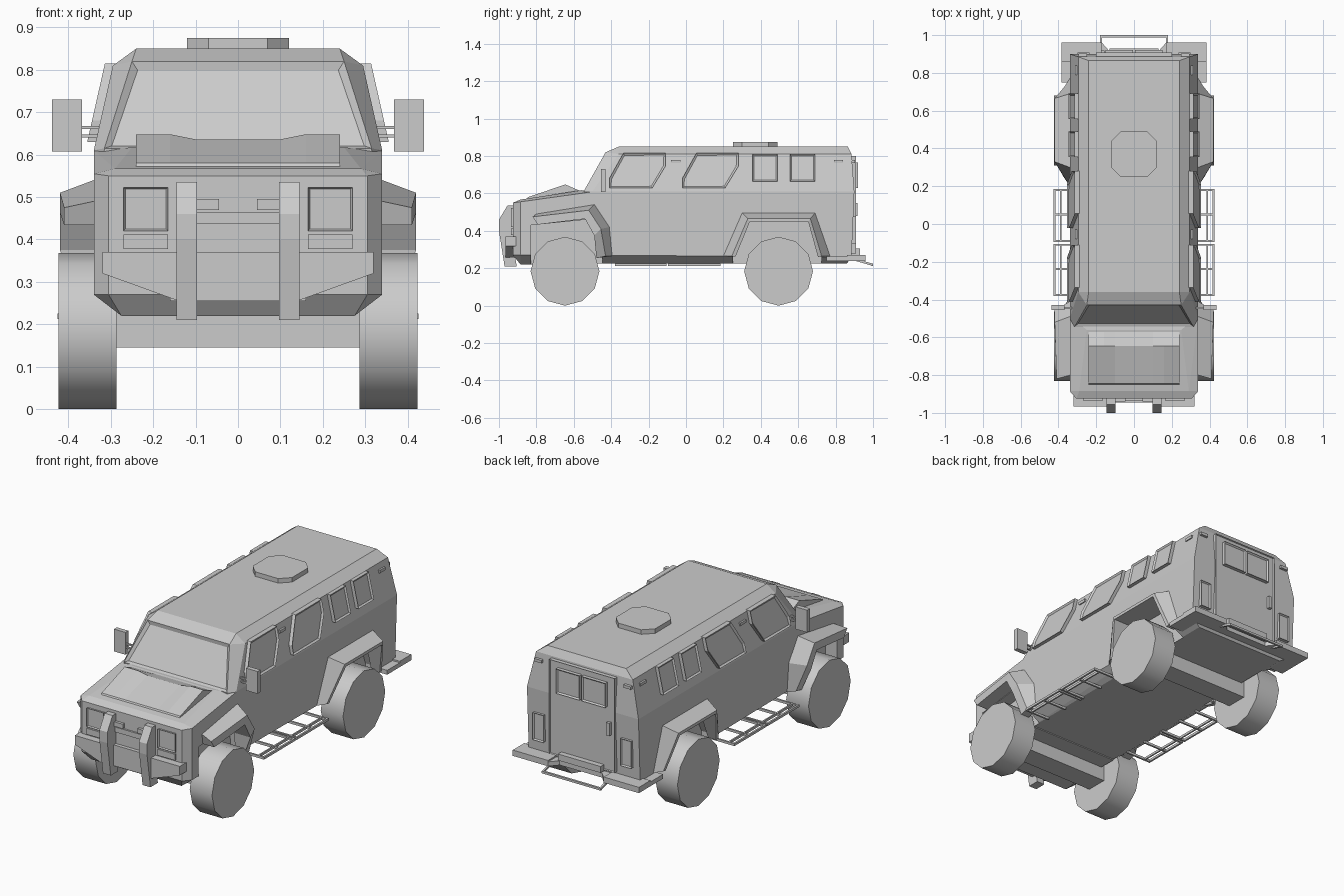
import bpy, bmesh, math
from mathutils import Vector

if "Cube" in bpy.data.objects:
    bpy.data.objects.remove(bpy.data.objects["Cube"])

grey = bpy.data.materials.new("plain grey")
grey.use_nodes = True
grey.diffuse_color = (0.6, 0.6, 0.6, 1)
grey.node_tree.nodes["Principled BSDF"].inputs["Base Color"].default_value = (0.6, 0.6, 0.6, 1)

SIDES = (("left", 1), ("right", -1))


def finish(name, bm):
    bmesh.ops.recalc_face_normals(bm, faces=bm.faces)
    me = bpy.data.meshes.new(name)
    bm.to_mesh(me)
    bm.free()
    me.materials.append(grey)
    ob = bpy.data.objects.new(name, me)
    bpy.context.collection.objects.link(ob)
    return ob


def hull(name, half, inset=None):
    """Convex solid, mirrored in x; inset picks the faces to recess."""
    bm = bmesh.new()
    for x, y, z in half:
        for s in (1, -1):
            bm.verts.new((s * x, y, z))
    res = bmesh.ops.convex_hull(bm, input=bm.verts)
    bmesh.ops.delete(bm, geom=[v for v in bm.verts if not v.link_faces], context='VERTS')
    bmesh.ops.dissolve_limit(bm, angle_limit=math.radians(3), verts=bm.verts, edges=bm.edges)
    bmesh.ops.recalc_face_normals(bm, faces=bm.faces)
    if inset:
        chosen = [f for f in bm.faces if inset(f)]
        bmesh.ops.inset_region(bm, faces=chosen, thickness=0.022, depth=-0.012)
    return finish(name, bm)


def loft(name, rings, panel=0):
    """Closed skin through rings; panel recesses the last cap."""
    bm = bmesh.new()
    loops = [[bm.verts.new(p) for p in r] for r in rings]
    n = len(loops[0])
    for a, b in zip(loops, loops[1:]):
        for i in range(n):
            j = (i + 1) % n
            bm.faces.new((a[i], a[j], b[j], b[i]))
    bm.faces.new(loops[0][::-1])
    cap = bm.faces.new(loops[-1])
    bmesh.ops.recalc_face_normals(bm, faces=bm.faces)
    if panel:
        bmesh.ops.inset_region(bm, faces=[cap], thickness=panel, depth=-0.008)
    return finish(name, bm)


def prism_x(name, pts, x0, x1):
    return loft(name, [[(x, y, z) for y, z in pts] for x in (x0, x1)])


def box(name, x0, x1, y0, y1, z0, z1, panel=0, back=False):
    ys = (y0, y1) if back else (y1, y0)
    return loft(name, [[(x0, y, z0), (x1, y, z0), (x1, y, z1), (x0, y, z1)] for y in ys], panel)


def pair(name, x0, x1, *rest, **kw):
    for side, s in SIDES:
        box(f"{side}_{name}", s * x0, s * x1, *rest, **kw)


def wall(z):
    return 0.34 - 0.225 * max(0, z - 0.61)


# Cabin with recessed windscreen
cabin = hull("cabin", [
    (.275, -.5, .225), (.34, -.5, .27), (.34, -.5, .61), (.315, -.545, .615),
    (.25, -.43, .82), (.24, -.36, .85), (.295, -.36, .81),
    (.275, .86, .225), (.34, .885, .26), (.34, .9, .61), (.295, .885, .81), (.24, .865, .85)],
    lambda f: f.normal.y < -.6 and .65 < f.calc_center_median().z < .8
    and abs(f.normal.x) < .1)

# Engine bay with chamfered nose
nose = hull("engine_bay", [
    (.34, -.49, .27), (.34, -.49, .61), (.34, -.885, .555), (.34, -.885, .27),
    (.305, -.925, .55), (.305, -.925, .27), (.275, -.885, .22), (.275, -.49, .22),
    (.25, -.56, .617), (.29, -.885, .567)])

# Wheel arches cut out of the body
front_arch = [(-.83, .15), (-.83, .43), (-.53, .46), (-.46, .4), (-.44, .15)]
rear_arch = [(.25, .15), (.25, .28), (.34, .45), (.66, .45), (.725, .28), (.725, .15)]
for pts in (front_arch, rear_arch):
    for side, s in SIDES:
        cutter = prism_x("arch_cutter", pts, s * .27, s * .5)
        cutter.hide_render = True
        for body in (cabin, nose):
            mod = body.modifiers.new("arch", 'BOOLEAN')
            mod.operation, mod.solver, mod.object = 'DIFFERENCE', 'EXACT', cutter
            with bpy.context.temp_override(object=body, active_object=body):
                bpy.ops.object.modifier_apply(modifier=mod.name)
        bpy.data.objects.remove(cutter)

# Flared fenders: each station is body y, z then lip x, y, z
FENDERS = {
    "front_fender": (-.647, .05, [(-.8, .49, .41, -.82, .475), (-.49, .54, .42, -.52, .51),
                                  (-.41, .42, .42, -.455, .41), (-.395, .265, .37, -.43, .265)]),
    "rear_fender": (.495, .02, [(.2, .265, .37, .245, .265), (.3, .495, .42, .33, .465),
                                (.69, .495, .42, .665, .465), (.77, .265, .37, .725, .265)]),
}
for name, (cy, lip, stations) in FENDERS.items():
    for side, s in SIDES:
        rings = []
        for ya, za, xb, yb, zb in stations:
            d = (Vector((cy, .22)) - Vector((yb, zb))).normalized() * lip
            yc, zc = yb + d.x, zb + d.y
            rings.append([(s * .32, ya, za), (s * .34, ya, za), (s * xb, yb, zb),
                          (s * xb, yc, zc), (s * .32, yc, zc)])
        loft(f"{side}_{name}", rings)

# Wheels and axles
for name, y in (("front", -.647), ("rear", .495)):
    for side, s in SIDES:
        ring = [(y + .184 * math.sin(i * math.tau / 12), .184 + .184 * math.cos(i * math.tau / 12))
                for i in range(12)]
        wheel = prism_x(f"{side}_{name}_wheel", ring, s * .287, s * .423)
        bpy.ops.object.select_all(action='DESELECT')
        wheel.select_set(True)
        bpy.context.view_layer.objects.active = wheel
        bpy.ops.object.shade_smooth_by_angle(angle=math.radians(35))
    box(f"{name}_axle", -.29, .29, y - .06, y + .06, .145, .24)

# Side windows follow the leaning wall
slanted = [(-.41, .63), (-.41, .68), (-.335, .815), (-.11, .815), (-.11, .745), (-.18, .63)]
square = [(.355, .665), (.355, .81), (.49, .81), (.49, .665)]
WINDOWS = {"front_window": (slanted, 0), "middle_window": (slanted, .39),
           "rear_window": (square, 0), "last_window": (square, .2)}
for name, (pts, shift) in WINDOWS.items():
    for side, s in SIDES:
        loft(f"{side}_{name}", [[(s * (wall(z) + d), y + shift, z) for y, z in pts]
                                for d in (-.02, .02)], .012)
for name, y in (("front_marker", -.08), ("rear_marker", .79)):
    pair(name, .28, wall(.77) + .008, y, y + .05, .762, .778)

# Roof hatch
octagon = [(.12, .3), (.07, .25), (-.07, .25), (-.12, .3),
           (-.12, .44), (-.07, .49), (.07, .49), (.12, .44)]
loft("roof_hatch", [[(x, y, z) for x, y in octagon] for z in (.84, .875)])

# Bonnet scoop with a dished middle
scoop_x = [-.24, -.16, -.1, .1, .16, .24]
scoop_rise = [0, 0, -.012, -.012, 0, 0]
bm = bmesh.new()
rows = []
for y, z, k in ((-.855, .563, 0), (-.845, .58, 0), (-.645, .648, 1), (-.57, .615, 0)):
    rows.append([bm.verts.new((x, y, z + k * r)) for x, r in zip(scoop_x, scoop_rise)])
for a, b in zip(rows, rows[1:]):
    for i in range(5):
        bm.faces.new((a[i], a[i + 1], b[i + 1], b[i]))
for i in (0, 5):
    bm.faces.new([r[i] for r in rows])
bm.faces.new([v for v in rows[0]] + [v for v in reversed(rows[-1])])
finish("bonnet_scoop", bm)

# Front lamps, grille and bumper
pair("headlamp", .165, .27, -.935, -.92, .42, .523, panel=.006)
pair("lower_lamp", .165, .27, -.935, -.92, .378, .412)
box("grille", -.1, .1, -.935, -.92, .437, .465)
pair("grille_lamp", .045, .1, -.94, -.92, .47, .495)
box("bumper_centre", -.16, .16, -.945, -.9, .255, .37)
for side, s in SIDES:
    loft(f"{side}_bumper", [[(s * .14, y, .37), (s * .32, y, .37), (s * .32, y, .32),
                            (s * .14, y, .255)] for y in (-.9, -.965)])
    prism_x(f"{side}_bull_bar", [(-.92, .535), (-.955, .535), (-1, .46), (-1, .4), (-.97, .21),
                                 (-.905, .21), (-.92, .3)], s * .097, s * .145)

# Mirrors on twin arms
pair("mirror", .368, .438, -.455, -.43, .607, .73)
for name, z in (("lower_mirror_arm", .64), ("upper_mirror_arm", .66)):
    pair(name, .31, .415, -.45, -.44, z, z + .008)

# Side step frames
for name, y0, y1 in (("front_step", -.38, -.105), ("rear_step", -.095, .185)):
    pair(name + "_outer_rail", .415, .425, y0, y1, .212, .225)
    pair(name + "_inner_rail", .383, .391, y0, y1, .212, .225)
    for i, y in enumerate((y0, (y0 + y1) / 2, y1 - .01)):
        pair(f"{name}_bracket_{i + 1}", .27, .42, y, y + .01, .212, .225)

# Rear door, windows and lamps
box("rear_door", -.2, .2, .87, .908, .28, .8, panel=.004, back=True)
pair("rear_door_window", .006, .15, .9, .92, .63, .765, panel=.01, back=True)
pair("tail_lamp", .235, .3, .88, .908, .33, .48, panel=.008, back=True)
pair("rear_upper_lamp", .25, .295, .87, .903, .762, .778)
box("door_handle", -.175, -.155, .9, .918, .48, .55)

# Rear platform and folding step
for side, s in SIDES:
    loft(f"{side}_rear_platform", [[(0, .75, z), (s * .385, .75, z), (s * .385, .96, z),
                                   (s * .17, .96, z), (s * .13, .915, z), (0, .915, z)]
                                  for z in (.238, .262)])
pair("platform_edge", .17, .385, .86, .96, .262, .27)
box("step_hinge", -.13, .13, .86, .93, .27, .305)
box("step_tread", -.18, .18, .988, 1.0, .212, .224)
for side, s in SIDES:
    prism_x(f"{side}_step_arm", [(.91, .238), (1, .212), (1, .224), (.91, .25)],
            s * .17, s * .18)
